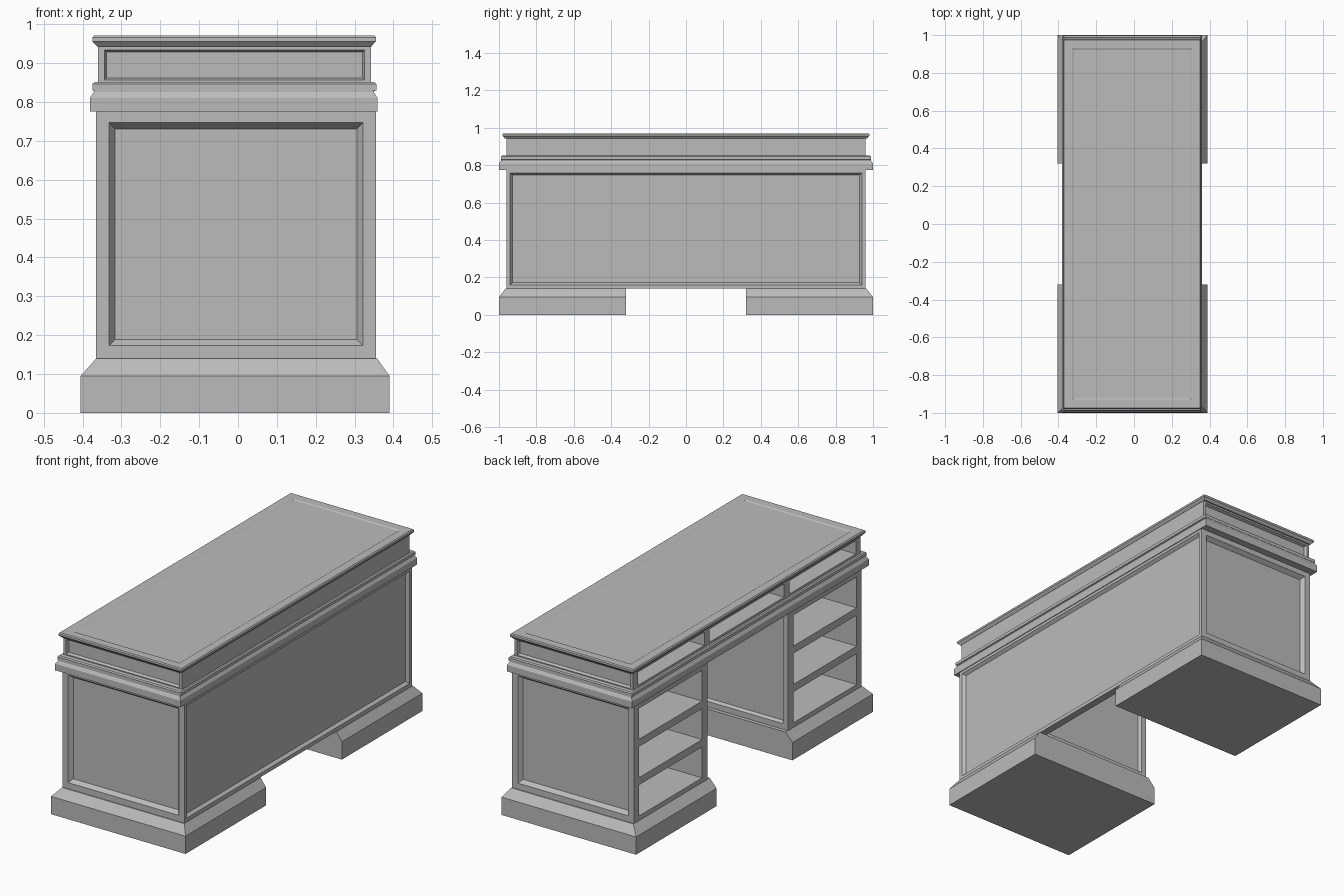
import bpy, bmesh
from mathutils import Vector

if "Cube" in bpy.data.objects:
    bpy.data.objects.remove(bpy.data.objects["Cube"], do_unlink=True)

grey = bpy.data.materials.new("plain grey")
grey.use_nodes = True
grey.diffuse_color = (0.5, 0.5, 0.5, 1)
grey.node_tree.nodes["Principled BSDF"].inputs["Base Color"].default_value = (0.5, 0.5, 0.5, 1)


def loft(name, rings):
    """Stack rectangles (x0, x1, y0, y1, z) from bottom to top into a closed solid."""
    bm = bmesh.new()
    loops = [[bm.verts.new(p) for p in ((a, c, z), (b, c, z), (b, d, z), (a, d, z))]
             for a, b, c, d, z in rings]
    bm.faces.new(loops[0][::-1])
    bm.faces.new(loops[-1])
    for low, high in zip(loops, loops[1:]):
        for i in range(4):
            j = (i + 1) % 4
            bm.faces.new((low[i], low[j], high[j], high[i]))
    mesh = bpy.data.meshes.new(name)
    bm.to_mesh(mesh)
    bm.free()
    mesh.materials.append(grey)
    obj = bpy.data.objects.new(name, mesh)
    bpy.context.collection.objects.link(obj)
    return obj


def box(name, x, y, z):
    return loft(name, [(*x, *y, z[0]), (*x, *y, z[1])])


def moulding(name, profile, x0, x1, y):
    """Sweep a (z, outset) profile around a rectangle."""
    return loft(name, [(x0 - o, x1 + o, -y - o, y + o, z) for z, o in profile])


def cut(obj, x, y, z):
    """Carve a box-shaped hollow."""
    cutter = box("cutter", x, y, z)
    cutter.hide_render = True
    mod = obj.modifiers.new("hollow", 'BOOLEAN')
    mod.operation = 'DIFFERENCE'
    mod.solver = 'EXACT'
    mod.object = cutter
    bpy.context.view_layer.objects.active = obj
    bpy.ops.object.modifier_apply(modifier=mod.name)
    bpy.data.objects.remove(cutter, do_unlink=True)


def recess(obj, normal, at, margin, slope, depth):
    """Sink a framed panel into the largest face with this normal at this position."""
    n = Vector(normal)
    bm = bmesh.new()
    bm.from_mesh(obj.data)
    bm.normal_update()
    found = [f for f in bm.faces if f.normal.dot(n) > 0.99
             and abs(f.calc_center_median().dot(n) - at) < 0.01]
    face = max(found, key=lambda f: f.calc_area())
    bmesh.ops.inset_region(bm, faces=[face], thickness=margin, use_even_offset=True)
    bmesh.ops.inset_region(bm, faces=[face], thickness=slope, depth=-depth, use_even_offset=True)
    bm.to_mesh(obj.data)
    bm.free()


# Pedestals and modesty panel, with the kneehole and drawer bays hollowed out
BODY_Y, KNEE_Y = 0.96, 0.34
body = box("pedestals", (-0.365, 0.355), (-BODY_Y, BODY_Y), (0.14, 0.78))
cut(body, (-0.5, 0.315), (-KNEE_Y, KNEE_Y), (0.1, 0.9))
for side in (-1, 1):
    bay = sorted((side * (KNEE_Y + 0.045), side * (BODY_Y - 0.04)))
    for bottom in (0.165, 0.37, 0.575):
        cut(body, (-0.5, 0.29), bay, (bottom, bottom + 0.165))
for side in (-1, 1):
    recess(body, (0, side, 0), BODY_Y, 0.033, 0.016, 0.022)
    recess(body, (0, -side, 0), -KNEE_Y, 0.03, 0.01, 0.015)
recess(body, (1, 0, 0), 0.355, 0.02, 0.012, 0.015)

# Chamfered plinth under each pedestal
for label, side in (("front", -1), ("back", 1)):
    rings = []
    for x0, x1, outer, z in ((-0.405, 0.39, 1, 0), (-0.405, 0.39, 1, 0.095),
                             (-0.365, 0.358, 0.965, 0.14)):
        rings.append((x0, x1, *sorted((side * 0.32, side * outer)), z))
    loft(label + "_plinth", rings)

# Moulded band between the pedestals and the frieze
moulding("lower_band", [(0.775, 0.004), (0.81, 0.004), (0.826, -0.006), (0.834, -0.006)],
         -0.377, 0.355, 0.995)
moulding("upper_band", [(0.826, -0.01), (0.83, 0), (0.846, 0), (0.851, -0.006)],
         -0.375, 0.356, 0.99)

# Frieze with three drawer bays and a panel at each end
frieze = box("frieze", (-0.36, 0.342), (-BODY_Y, BODY_Y), (0.84, 0.95))
for y0, y1 in ((-0.92, -0.36), (-0.315, 0.315), (0.36, 0.92)):
    cut(frieze, (-0.5, 0.29), (y0, y1), (0.862, 0.932))
for side in (-1, 1):
    recess(frieze, (0, side, 0), BODY_Y, 0.016, 0.006, 0.015)

# Desktop with a sunken writing surface
top = moulding("desktop", [(0.943, -0.012), (0.952, -0.004), (0.956, 0), (0.966, 0), (0.971, -0.005)],
               -0.375, 0.355, 0.98)
recess(top, (0, 0, 1), 0.971, 0.045, 0.006, 0.004)
